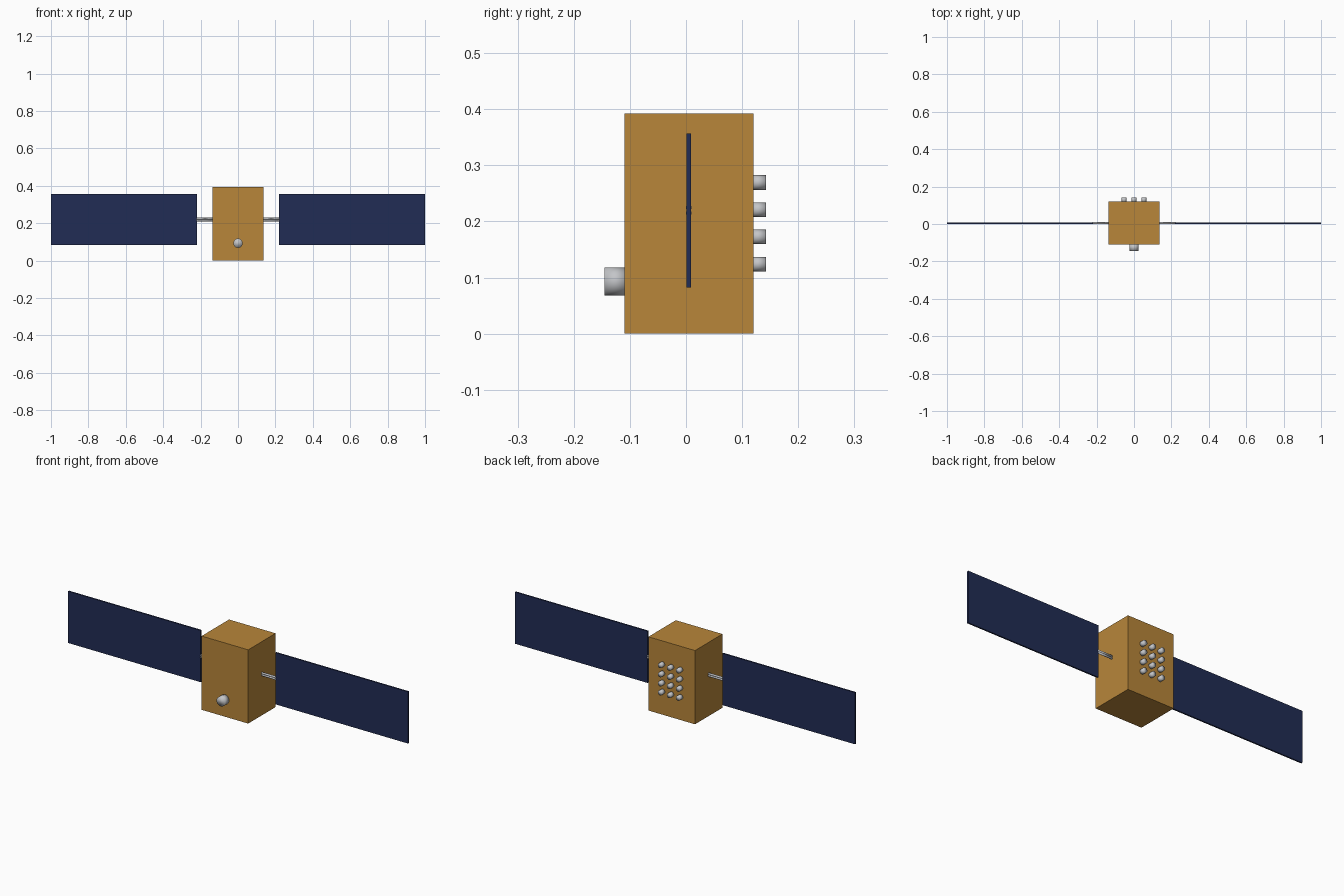
import bpy
from math import pi

cube = bpy.data.objects.get("Cube")
if cube:
    bpy.data.objects.remove(cube, do_unlink=True)


def material(name, color):
    mat = bpy.data.materials.new(name)
    mat.use_nodes = True
    mat.diffuse_color = (*color, 1)
    mat.node_tree.nodes["Principled BSDF"].inputs["Base Color"].default_value = (*color, 1)
    return mat


gold = material("gold foil", (0.48, 0.24, 0.042))
navy = material("navy solar cell", (0.015, 0.025, 0.089))
silver = material("silver metal", (0.55, 0.56, 0.58))


def box(name, low, high, mat):
    center = [(a + b) / 2 for a, b in zip(low, high)]
    bpy.ops.mesh.primitive_cube_add(size=1, location=center)
    obj = bpy.context.object
    obj.name = name
    obj.scale = [b - a for a, b in zip(low, high)]
    bpy.ops.object.transform_apply(location=False, rotation=False, scale=True)
    obj.data.materials.append(mat)


def tube(name, center, radius, length, rotation):
    bpy.ops.mesh.primitive_cylinder_add(vertices=24, radius=radius, depth=length,
                                        location=center, rotation=rotation)
    obj = bpy.context.object
    obj.name = name
    obj.data.materials.append(silver)
    # Rounded shading runs over the end caps too
    bpy.ops.object.shade_smooth()


ALONG_X = (0, pi / 2, 0)
ALONG_Y = (pi / 2, 0, 0)

# Main body
box("body", (-0.137, -0.11, 0), (0.137, 0.12, 0.392), gold)

# Solar panels, each on a pair of stacked booms
for side, label in ((1, "left"), (-1, "right")):
    inner, outer = sorted((side * 0.22, side * 1.0))
    box(label + "_solar_panel", (inner, 0.001, 0.082), (outer, 0.009, 0.357), navy)
    for z, level in ((0.215, "lower"), (0.225, "upper")):
        tube(f"{label}_{level}_boom", (side * 0.177, 0.005, z), 0.0052, 0.09, ALONG_X)

# Front nozzle
tube("front_nozzle", (0, -0.125, 0.093), 0.025, 0.04, ALONG_Y)

# Grid of studs on the back
for row in range(4):
    for column in range(3):
        x = (column - 1) * 0.053
        z = 0.124 + row * 0.0485
        tube(f"back_stud_{row + 1}_{column + 1}", (x, 0.129, z), 0.013, 0.028, ALONG_Y)
